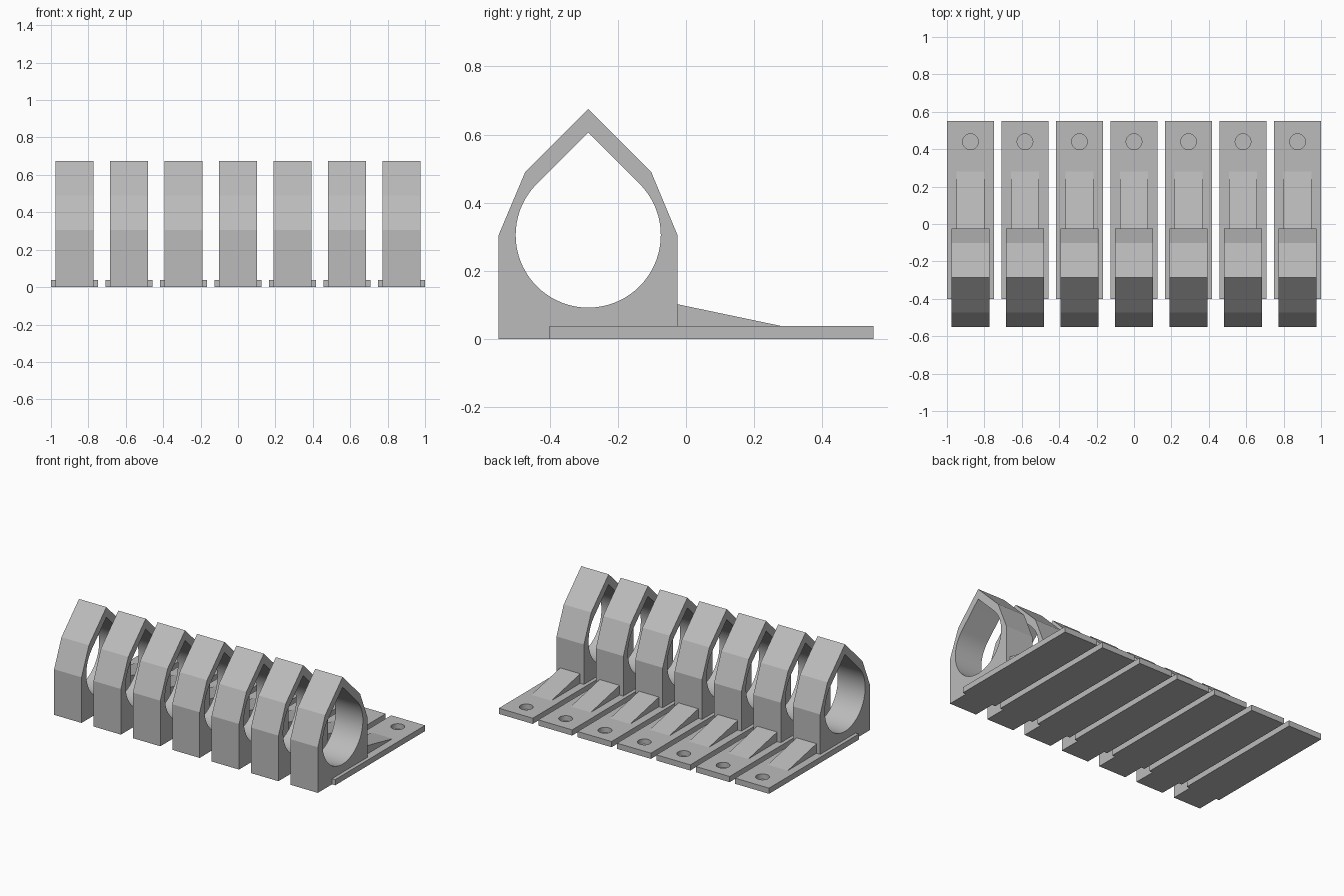
import bpy, bmesh, math

if "Cube" in bpy.data.objects:
    bpy.data.objects.remove(bpy.data.objects["Cube"])

grey = bpy.data.materials.new("light grey")
grey.diffuse_color = (0.5, 0.5, 0.5, 1)
grey.use_nodes = True
grey.node_tree.nodes["Principled BSDF"].inputs["Base Color"].default_value = grey.diffuse_color


def prism(name, points, width):
    """Extrude a (y, z) outline along x, centred on x = 0."""
    bm = bmesh.new()
    face = bm.faces.new([bm.verts.new((-width / 2, y, z)) for y, z in points])
    out = bmesh.ops.extrude_face_region(bm, geom=[face])
    verts = [g for g in out["geom"] if isinstance(g, bmesh.types.BMVert)]
    bmesh.ops.translate(bm, verts=verts, vec=(width, 0, 0))
    bmesh.ops.recalc_face_normals(bm, faces=bm.faces)
    mesh = bpy.data.meshes.new(name)
    bm.to_mesh(mesh)
    bm.free()
    mesh.materials.append(grey)
    obj = bpy.data.objects.new(name, mesh)
    bpy.context.collection.objects.link(obj)
    return obj


def cut(obj, cutter):
    """Bake a boolean difference, smooth the bore and drop the cutter."""
    mod = obj.modifiers.new("bore", "BOOLEAN")
    mod.operation, mod.solver, mod.object = "DIFFERENCE", "EXACT", cutter
    bpy.ops.object.select_all(action="DESELECT")
    obj.select_set(True)
    bpy.context.view_layer.objects.active = obj
    bpy.ops.object.modifier_apply(modifier=mod.name)
    bpy.ops.object.shade_smooth_by_angle(angle=math.radians(15))
    bpy.data.objects.remove(cutter)


# Pointed ring holder with a teardrop bore
CY, CZ, R = -0.287, 0.305, 0.213
ring = prism("ring_holder", [(-0.55, 0), (-0.025, 0), (-0.025, CZ), (-0.102, 0.49),
                             (CY, 0.675), (-0.472, 0.49), (-0.55, CZ)], 0.203)
arc = [math.radians(135 + 270 * i / 54) for i in range(55)]
teardrop = [(CY + R * math.cos(a), CZ + R * math.sin(a)) for a in arc]
teardrop.append((CY, CZ + R * math.sqrt(2)))
cut(ring, prism("bore_cutter", teardrop, 0.5))

# Base plate with a blind screw hole
plate = prism("base_plate", [(-0.40, 0), (0.55, 0), (0.55, 0.038), (-0.40, 0.038)], 0.251)
bpy.ops.mesh.primitive_cylinder_add(vertices=40, radius=0.042, depth=0.1,
                                    location=(0, 0.44, 0.053))
cutter = bpy.context.object
cutter.data.materials.append(grey)
bpy.context.view_layer.update()
cut(plate, cutter)

# Sloping brace behind the ring
brace = prism("brace", [(-0.03, 0.02), (0.28, 0.02), (0.28, 0.038), (-0.025, 0.102),
                        (-0.03, 0.102)], 0.148)

# Seven identical holders in a row
for i in range(7):
    x = (i - 3) * 0.2915
    for part in (ring, plate, brace):
        obj = part if i == 0 else part.copy()
        if i:
            bpy.context.collection.objects.link(obj)
        obj.location.x = x
